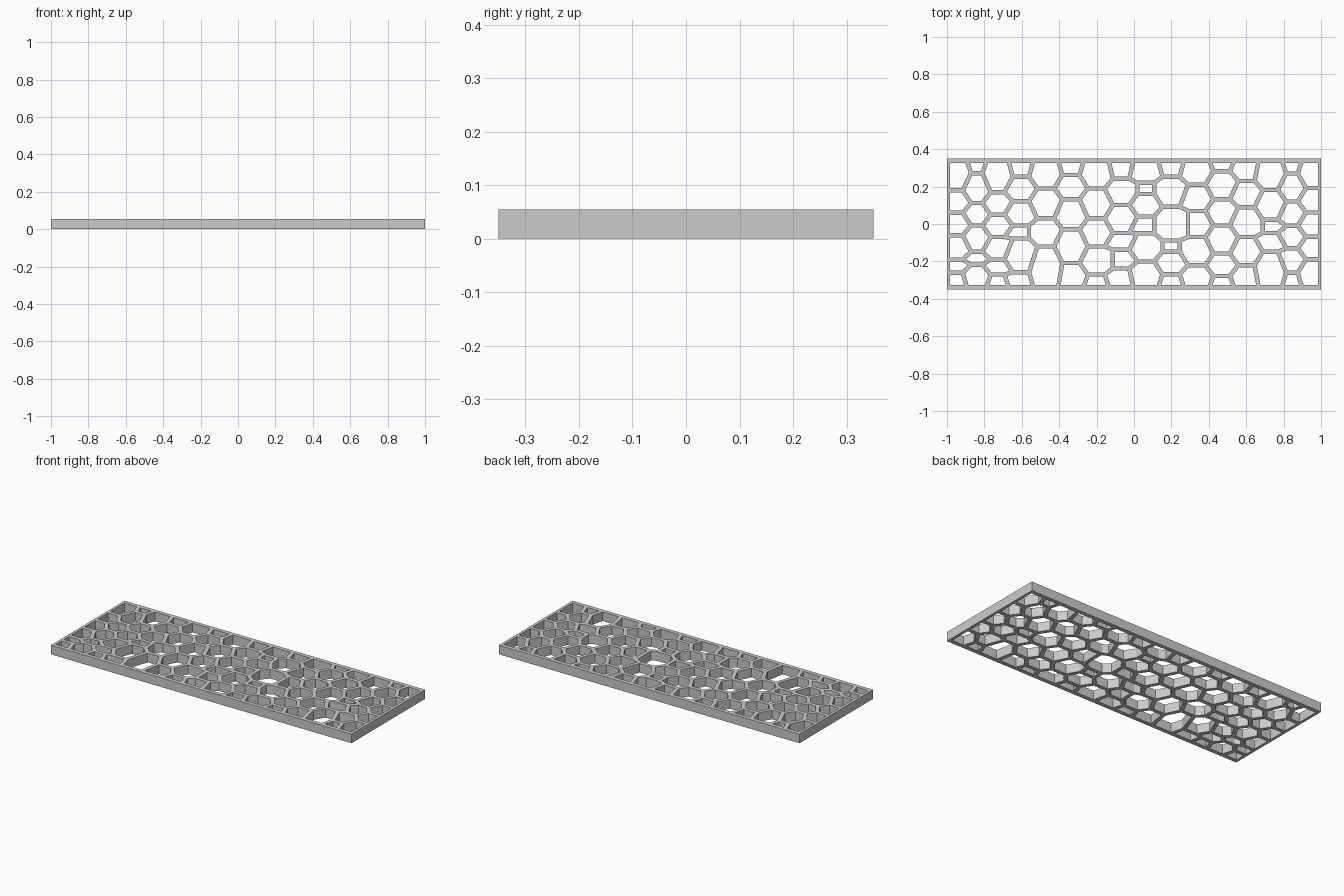
import bpy, bmesh

if "Cube" in bpy.data.objects:
    bpy.data.objects.remove(bpy.data.objects["Cube"])

HX, HY = 0.995, 0.337      # extent of the cell field inside the frame
THICK, D, WALL = 0.055, 0.022, 0.0115

# columns: centre x and heights (y) of the crossbars
centres = [-.945, -.842, -.735, -.606, -.472, -.338, -.2, -.07,
           .063, .197, .336, .47, .6, .733, .85, .945]
bars = [[-.26, -.19, -.06, .06, .18], [-.22, -.15, -.01, .11, .27],
        [-.27, -.19, -.07, .05, .17], [-.26, -.08, -.01, .12, .25],
        [-.12, .03, .19], [-.21, -.03, .13, .26],
        [-.27, -.12, .03, .19], [-.24, -.14, -.05, .10, .24],
        [-.20, -.05, .04, .16, .22], [-.27, -.15, -.09, .09, .25],
        [-.22, -.07, .07, .21], [-.28, -.16, -.01, .13, .28],
        [-.22, -.07, .09, .23], [-.15, -.05, .02, .18],
        [-.26, -.13, -.01, .12, .27], [-.19, -.07, .06, .19]]
bars = [[y + 0.002 * (i % 2) for y in col] for i, col in enumerate(bars)]
n = len(bars)


def zigzag(i):
    """Zigzag wall between column i-1 and column i, bottom to top."""
    if i in (0, n):
        x = -HX if i == 0 else HX
        pts = [(x, y) for y in bars[0 if i == 0 else -1]]
    else:
        x = (centres[i - 1] + centres[i]) / 2
        pts = [(x - D, y) for y in bars[i - 1]] + [(x + D, y) for y in bars[i]]
    return sorted(pts + [(x, -HY), (x, HY)], key=lambda p: p[1])


bm = bmesh.new()
cache = {}


def vert(p):
    if p not in cache:
        cache[p] = bm.verts.new((p[0], p[1], 0))
    return cache[p]


# one flat face per honeycomb cell
walls = [zigzag(i) for i in range(n + 1)]
for i in range(n):
    levels = [-HY] + bars[i] + [HY]
    for lo, hi in zip(levels, levels[1:]):
        left = [p for p in walls[i] if lo <= p[1] <= hi]
        right = [p for p in walls[i + 1] if lo <= p[1] <= hi]
        bm.faces.new([vert(p) for p in right + left[::-1]])

# inset every cell, open it, and widen the rim into the frame
cells = bm.faces[:]
bm.normal_update()
bmesh.ops.inset_individual(bm, faces=cells, thickness=WALL, use_even_offset=True)
bmesh.ops.delete(bm, geom=cells, context='FACES')
for v in bm.verts:
    if abs(v.co.x) > HX - 1e-4:
        v.co.x = 1.0 if v.co.x > 0 else -1.0
    if abs(v.co.y) > HY - 1e-4:
        v.co.y = 0.35 if v.co.y > 0 else -0.35

# give the lattice its height
ext = bmesh.ops.extrude_face_region(bm, geom=bm.faces[:], use_keep_orig=True)
top = [g for g in ext["geom"] if isinstance(g, bmesh.types.BMVert)]
bmesh.ops.translate(bm, verts=top, vec=(0, 0, THICK))
bmesh.ops.recalc_face_normals(bm, faces=bm.faces[:])

mesh = bpy.data.meshes.new("honeycomb_panel")
bm.to_mesh(mesh)
bm.free()
bpy.context.collection.objects.link(bpy.data.objects.new("honeycomb_panel", mesh))
